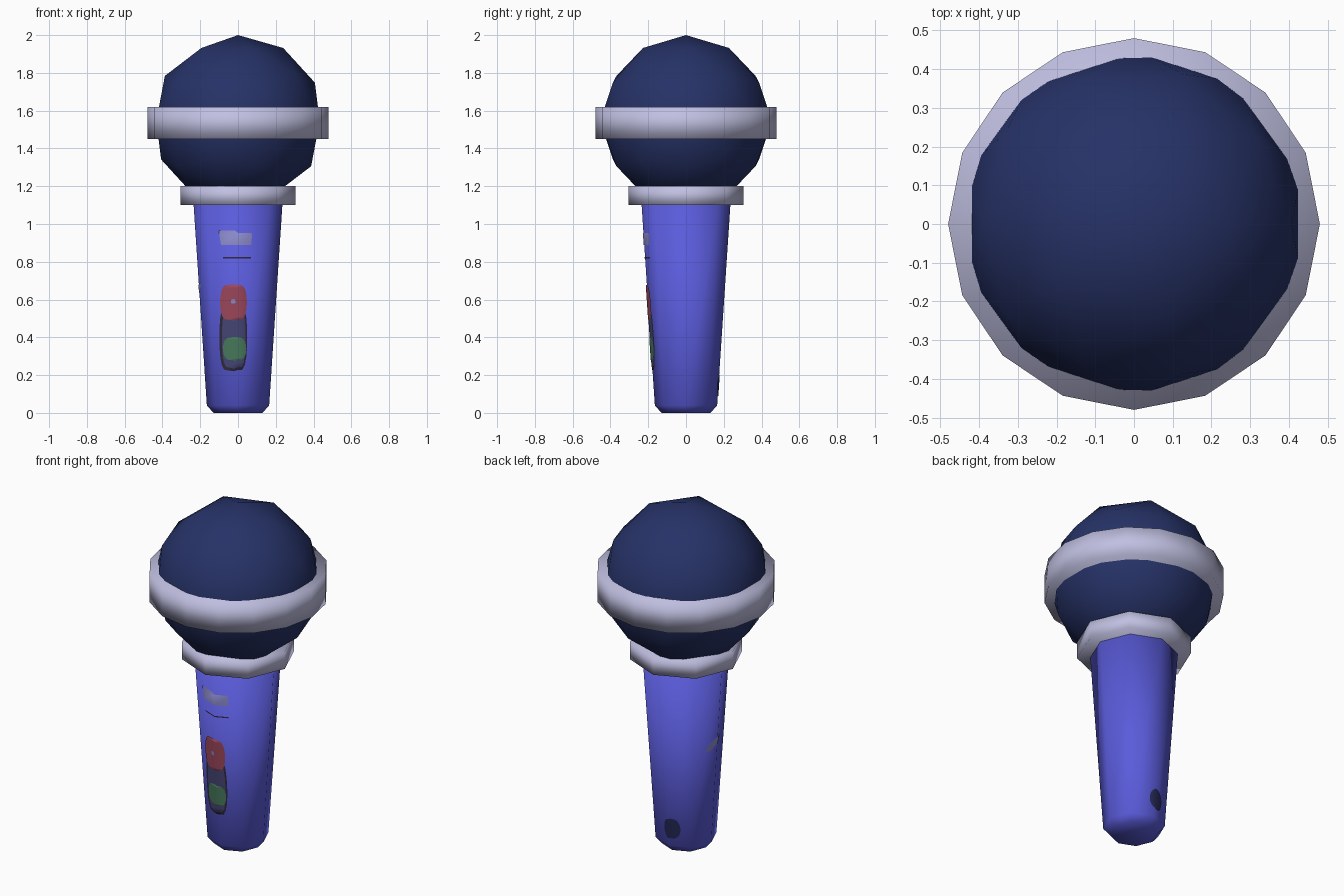
import bpy, bmesh, math
from mathutils import Matrix

if "Cube" in bpy.data.objects:
    bpy.data.objects.remove(bpy.data.objects["Cube"])


def material(name, r, g, b):
    lin = [((c / 255 + 0.055) / 1.055) ** 2.4 for c in (r, g, b)]
    m = bpy.data.materials.new(name)
    m.diffuse_color = (*lin, 1)
    m.use_nodes = True
    m.node_tree.nodes["Principled BSDF"].inputs["Base Color"].default_value = m.diffuse_color
    return m


NAVY = material("navy mesh", 38, 50, 103)
SILVER = material("pale lavender metal", 192, 192, 226)
BLUE = material("violet blue", 90, 91, 218)
DARK = material("dark outline", 48, 42, 58)
SLATE = material("slate", 70, 70, 118)
RED = material("dull red", 158, 72, 92)
GREEN = material("dull green", 72, 122, 92)
LABEL = material("label grey", 142, 142, 208)
PATCH = material("deep navy patch", 36, 40, 84)


def finish(name, bm, mat, smooth=True):
    me = bpy.data.meshes.new(name)
    bm.to_mesh(me)
    bm.free()
    me.materials.append(mat)
    for p in me.polygons:
        p.use_smooth = smooth
    ob = bpy.data.objects.new(name, me)
    bpy.context.collection.objects.link(ob)
    return ob


def lathe(name, profile, sides, mat):
    """Closed solid of stacked rings (radius, z) with capped ends."""
    bm = bmesh.new()
    rings = []
    for r, z in profile:
        rings.append([bm.verts.new((r * math.cos(math.tau * i / sides),
                                    r * math.sin(math.tau * i / sides), z))
                      for i in range(sides)])
    for a, b in zip(rings, rings[1:]):
        for i in range(sides):
            j = (i + 1) % sides
            bm.faces.new((a[i], a[j], b[j], b[i]))
    bm.faces.new(rings[0][::-1])
    bm.faces.new(rings[-1])
    return finish(name, bm, mat)


def handle_radius(z):
    return 0.165 + 0.066 * (z - 0.04)


def plate(name, rows, mat, lift=0.003, turn=0):
    """Thin detail laid on the eight-sided handle; rows are (z, left, right)."""
    bm = bmesh.new()
    grid = []
    for z, u0, u1 in rows:
        line = []
        for u in (u0, min(max(0, u0), u1), u1):
            y = -(handle_radius(z) - abs(u) * math.tan(math.pi / 8)) - lift
            line.append(bm.verts.new((u, y, z)))
        grid.append(line)
    for a, b in zip(grid, grid[1:]):
        for i in range(2):
            bm.faces.new((a[i], a[i + 1], b[i + 1], b[i]))
    bmesh.ops.remove_doubles(bm, verts=bm.verts, dist=0.0002)
    bmesh.ops.rotate(bm, verts=bm.verts, matrix=Matrix.Rotation(math.radians(turn), 3, 'Z'))
    return finish(name, bm, mat)


def rounded(u, z, hu, hz, power=0.5, n=10):
    rows = []
    for i in range(n + 1):
        t = -math.pi / 2 + math.pi * i / n
        w = hu * max(math.cos(t), 0) ** power
        rows.append((z + hz * math.sin(t), u - w, u + w))
    return rows


# Ball grille
bm = bmesh.new()
bmesh.ops.create_icosphere(bm, subdivisions=2, radius=0.455,
                           matrix=Matrix.Translation((0, 0, 1.545)))
finish("ball_grille", bm, NAVY)

# Metal rings
lathe("grille_band", [(0.48, 1.45), (0.48, 1.62)], 16, SILVER)
lathe("neck_collar", [(0.305, 1.10), (0.305, 1.20)], 8, SILVER)

# Tapered handle
lathe("handle", [(0.13, 0), (0.165, 0.04), (handle_radius(1.12), 1.12)], 8, BLUE)

# Front details: label strip, thin line, switch slot with two buttons
plate("label_strip", [(0.89, -0.09, 0.07), (0.95, -0.10, 0.075), (0.965, -0.10, -0.02)], LABEL)
plate("thin_line", [(0.818, -0.08, 0.07), (0.825, -0.08, 0.07)], DARK)
plate("switch_slot", rounded(-0.025, 0.40, 0.074, 0.18, 0.35), DARK, 0.002)
plate("switch_inset", rounded(-0.022, 0.40, 0.063, 0.165, 0.35), SLATE, 0.004)
plate("red_button", rounded(-0.024, 0.585, 0.071, 0.095, 0.4), RED, 0.006)
plate("green_button", rounded(-0.018, 0.34, 0.062, 0.062, 0.5), GREEN, 0.006)
plate("button_dot", rounded(-0.025, 0.59, 0.012, 0.012), LABEL, 0.008)

# Back patch and side streak
plate("back_patch", rounded(0.02, 0.145, 0.047, 0.06, 0.8), PATCH, turn=180)
plate("side_streak", [(0.60, -0.07, -0.04), (0.64, -0.05, 0.01), (0.68, 0.005, 0.035)],
      LABEL, turn=-90)
